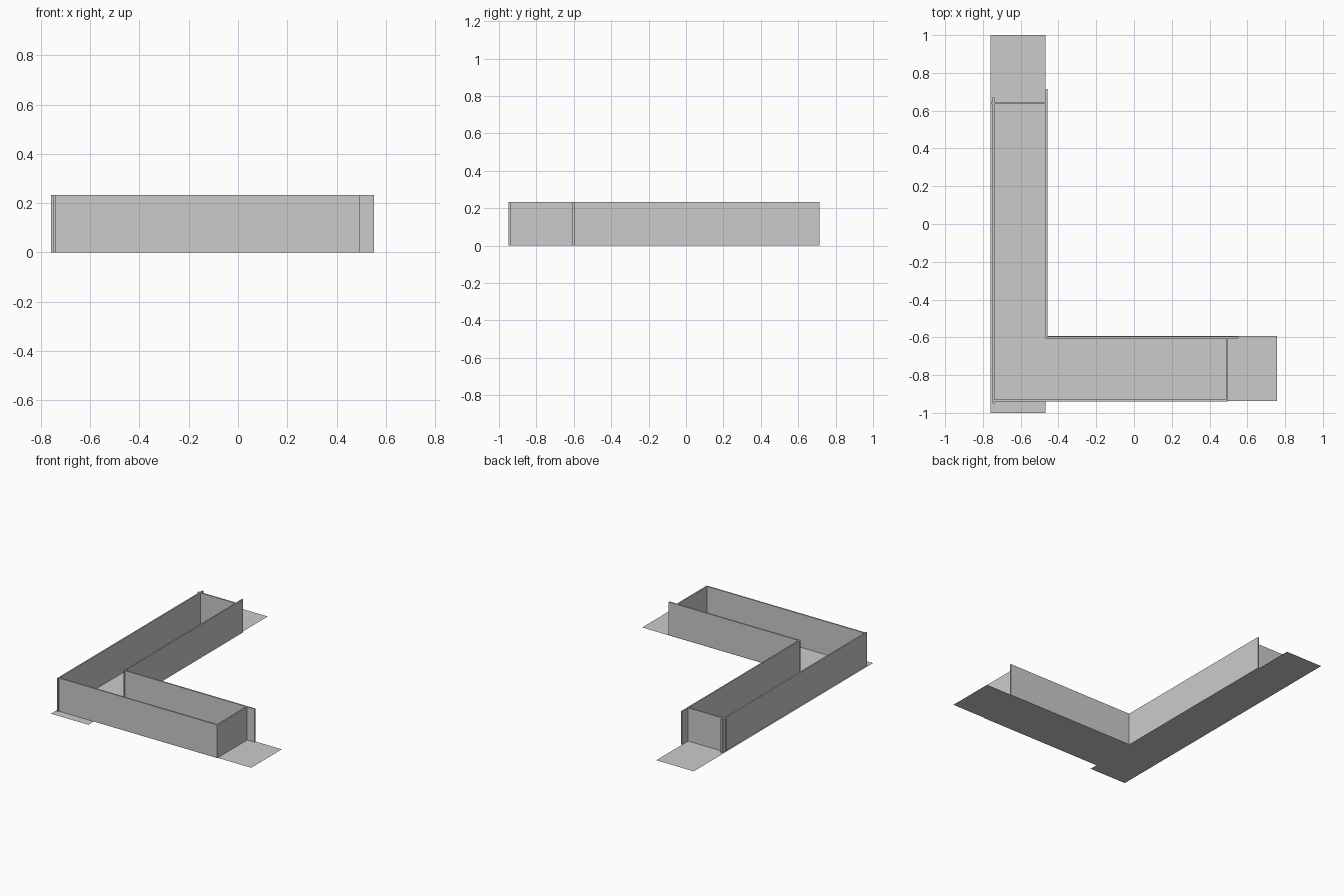
import bpy, bmesh

if "Cube" in bpy.data.objects:
    bpy.data.objects.remove(bpy.data.objects["Cube"])

HEIGHT = 0.234


def mesh_object(name, bm):
    mesh = bpy.data.meshes.new(name)
    bm.to_mesh(mesh)
    bm.free()
    obj = bpy.data.objects.new(name, mesh)
    bpy.context.collection.objects.link(obj)
    return obj


def wall(name, x0, x1, y0, y1):
    bm = bmesh.new()
    bmesh.ops.create_cube(bm, size=1)
    bmesh.ops.scale(bm, vec=(x1 - x0, y1 - y0, HEIGHT), verts=bm.verts)
    bmesh.ops.translate(bm, vec=((x0 + x1) / 2, (y0 + y1) / 2, HEIGHT / 2), verts=bm.verts)
    return mesh_object(name, bm)


# L-shaped floor sheet, with short overhangs past the walls
outline = [(-0.76, -1), (-0.468, -1), (-0.468, -0.936), (0.758, -0.936),
           (0.758, -0.594), (-0.468, -0.594), (-0.468, 1), (-0.76, 1)]
bm = bmesh.new()
bm.faces.new([bm.verts.new((x, y, 0)) for x, y in outline])
mesh_object("floor", bm)

# Thin upright walls around the corridor
wall("left_wall", -0.749, -0.739, -0.950, 0.670)
wall("back_end_wall", -0.759, -0.466, 0.635, 0.645)
wall("inner_long_wall", -0.468, -0.459, -0.607, 0.714)
wall("inner_short_wall", -0.471, 0.552, -0.606, -0.596)
wall("right_end_wall", 0.486, 0.496, -0.938, -0.598)
wall("front_wall", -0.749, 0.495, -0.940, -0.930)
